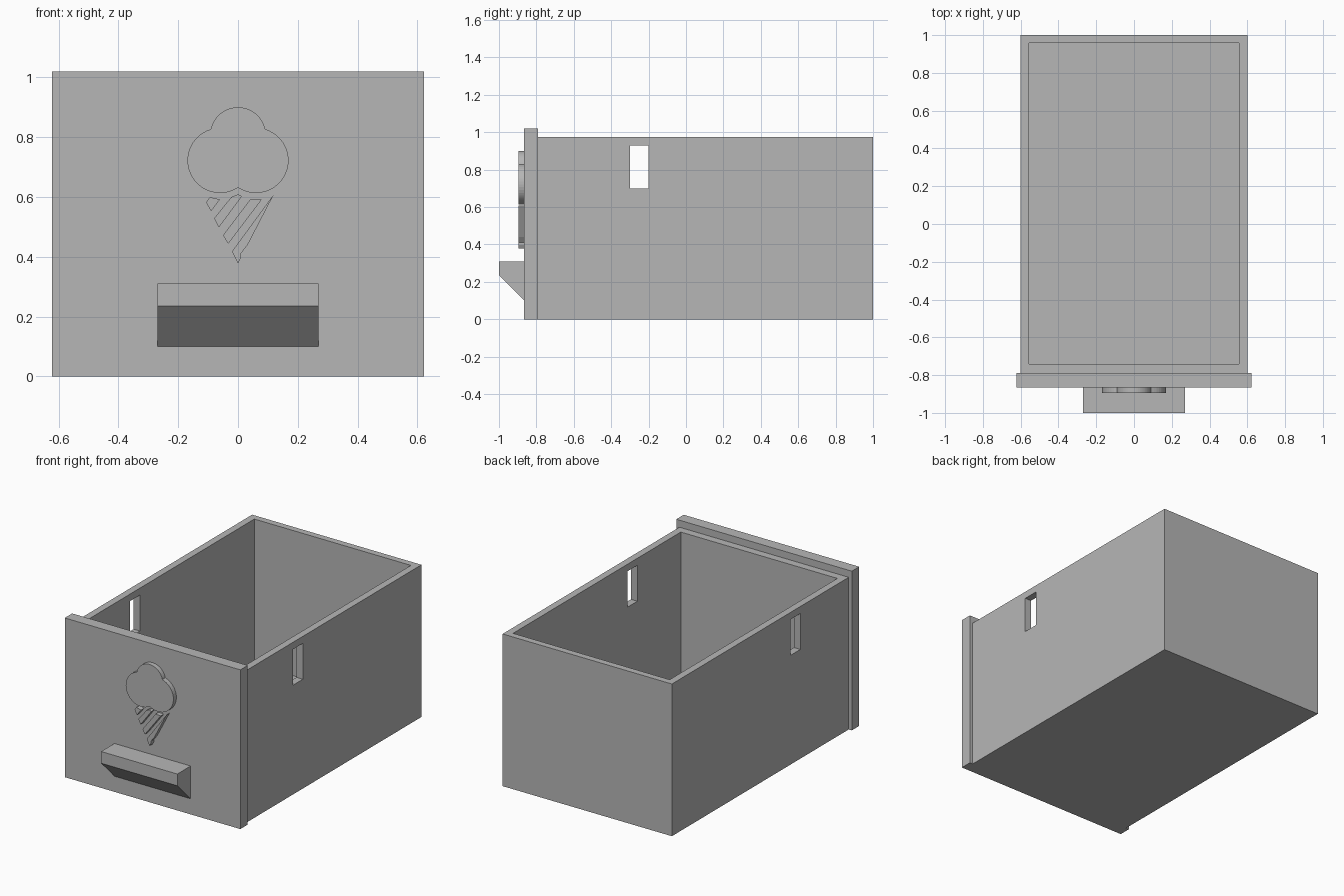
import bpy
import bmesh
from math import cos, sin, radians

if "Cube" in bpy.data.objects:
    bpy.data.objects.remove(bpy.data.objects["Cube"], do_unlink=True)

grey = bpy.data.materials.new("plain grey")
grey.use_nodes = True
COLOUR = (0.47, 0.47, 0.47, 1)
grey.diffuse_color = COLOUR
grey.node_tree.nodes["Principled BSDF"].inputs["Base Color"].default_value = COLOUR


def extrude(name, outline, direction):
    """Solid prism: a flat outline of 3D points swept along a direction."""
    bm = bmesh.new()
    face = bm.faces.new([bm.verts.new(p) for p in outline])
    swept = bmesh.ops.extrude_face_region(bm, geom=[face], use_keep_orig=True)
    moved = [g for g in swept["geom"] if isinstance(g, bmesh.types.BMVert)]
    bmesh.ops.translate(bm, verts=moved, vec=direction)
    bmesh.ops.recalc_face_normals(bm, faces=bm.faces)
    mesh = bpy.data.meshes.new(name)
    bm.to_mesh(mesh)
    bm.free()
    mesh.materials.append(grey)
    obj = bpy.data.objects.new(name, mesh)
    bpy.context.collection.objects.link(obj)
    return obj


def box(name, x, y, z):
    base = [(x[0], y[0], z[0]), (x[1], y[0], z[0]), (x[1], y[1], z[0]), (x[0], y[1], z[0])]
    return extrude(name, base, (0, 0, z[1] - z[0]))


def cut(target, cutter):
    cutter.hide_render = True
    mod = target.modifiers.new("cut", "BOOLEAN")
    mod.operation = "DIFFERENCE"
    mod.solver = "EXACT"
    mod.object = cutter
    bpy.context.view_layer.objects.active = target
    bpy.ops.object.modifier_apply(modifier=mod.name)
    bpy.data.objects.remove(cutter, do_unlink=True)


def relief(name, outline):
    """Raised ornament on the front panel, from an x-z outline."""
    return extrude(name, [(x, FRONT, z) for x, z in outline], (0, -0.03, 0))


def arc(cx, cz, r, start, end, steps=24):
    angles = [radians(start + (end - start) * i / steps) for i in range(steps)]
    return [(cx + r * cos(a), cz + r * sin(a)) for a in angles]


FRONT = -0.865

# Open tray with a slot through both sides
tray = box("tray", (-0.6, 0.6), (-0.79, 1), (0, 0.975))
cut(tray, box("cavity", (-0.555, 0.555), (-0.74, 0.958), (0.045, 1.2)))
cut(tray, box("slot", (-0.8, 0.8), (-0.3, -0.2), (0.7, 0.93)))

# Front panel and wedge-shaped pull
box("front_panel", (-0.622, 0.622), (FRONT, -0.79), (0, 1.02))
profile = [(FRONT, 0.31), (-1, 0.31), (-1, 0.235), (FRONT, 0.1)]
extrude("handle", [(-0.27, y, z) for y, z in profile], (0.54, 0, 0))

# Ornament: three-lobed scoop
scoop = (arc(-0.06, 0.722, 0.109, 106, 303.5)
         + arc(0.06, 0.722, 0.109, -123.5, 74)
         + arc(0, 0.807, 0.093, 13, 167))
relief("scoop", scoop)

# Ornament: cone of slanted strips
strips = [
    [(-0.107, 0.582), (-0.094, 0.599), (-0.06, 0.592), (-0.09, 0.552)],
    [(-0.08, 0.528), (-0.022, 0.6), (0, 0.609), (0.013, 0.602), (-0.064, 0.498)],
    [(-0.05, 0.472), (0.042, 0.593), (0.08, 0.592), (-0.033, 0.443)],
    [(-0.02, 0.418), (0.12, 0.609), (0.033, 0.441), (0.01, 0.411), (0.01, 0.398), (0, 0.378)],
]
for i, outline in enumerate(strips):
    relief(f"cone_strip_{i + 1}", outline)
